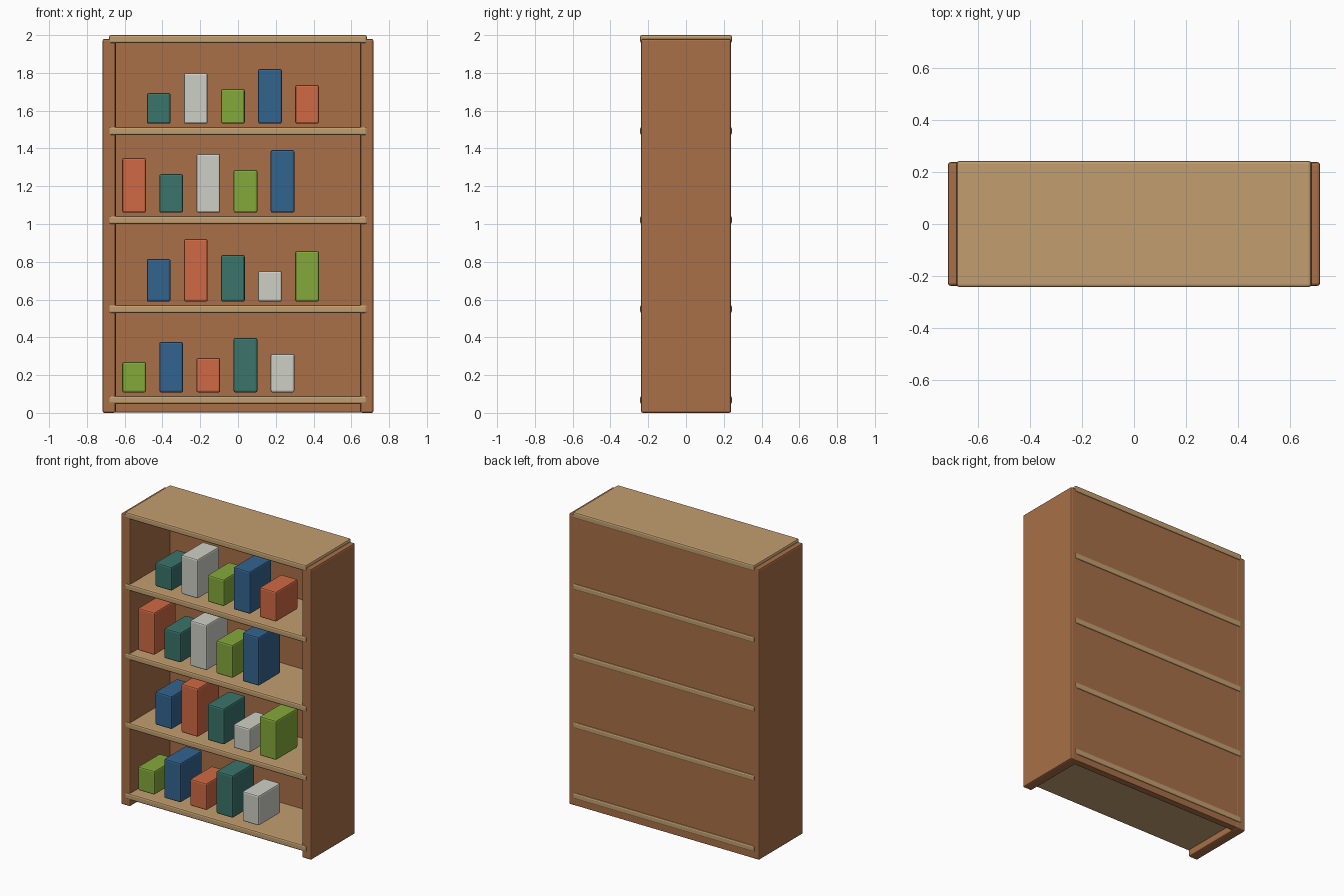
import bpy

cube = bpy.data.objects.get("Cube")
if cube:
    bpy.data.objects.remove(cube, do_unlink=True)


def to_linear(value):
    c = value / 255
    return c / 12.92 if c <= 0.04045 else ((c + 0.055) / 1.055) ** 2.4


def make_material(name, rgb):
    colour = [to_linear(v) for v in rgb] + [1.0]
    mat = bpy.data.materials.new(name)
    mat.use_nodes = True
    mat.diffuse_color = colour
    shader = next(n for n in mat.node_tree.nodes if n.type == 'BSDF_PRINCIPLED')
    shader.inputs["Base Color"].default_value = colour
    return mat


def bevelled_box(name, xs, ys, zs, mat, bevel=0.01):
    """Box between the given (low, high) limits with chamfered edges."""
    spans = (xs, ys, zs)
    bpy.ops.mesh.primitive_cube_add(size=1, location=[(a + b) / 2 for a, b in spans])
    obj = bpy.context.object
    obj.name = name
    obj.scale = [b - a for a, b in spans]
    bpy.ops.object.transform_apply(location=False, rotation=False, scale=True)
    obj.data.materials.append(mat)
    mod = obj.modifiers.new("Chamfer", 'BEVEL')
    mod.width = bevel
    mod.segments = 2
    return obj


brown = make_material("brown wood", (168, 112, 71))
tan = make_material("tan wood", (194, 159, 111))
book_colours = [
    ("green", make_material("green cover", (132, 169, 58))),
    ("blue", make_material("blue cover", (50, 100, 143))),
    ("red", make_material("red cover", (208, 105, 67))),
    ("teal", make_material("teal cover", (58, 117, 107))),
    ("white", make_material("white cover", (206, 207, 197))),
]

# Case: two sides and a back
HALF_DEPTH = 0.238
SIDE_TOP = 1.98
for name, xs in (("right_side", (-0.717, -0.647)), ("left_side", (0.647, 0.717))):
    bevelled_box(name, xs, (-HALF_DEPTH, HALF_DEPTH), (0, SIDE_TOP), brown)
bevelled_box("back_panel", (-0.66, 0.66), (0.19, HALF_DEPTH - 0.001), (0.003, SIDE_TOP), brown, 0.003)

# Shelves, slightly proud of the case; the last one is the top board
SPACING = 0.4772
THICKNESS = 0.043
shelf_tops = [0.09, 0.571, 1.042, 1.513, 2.0]
for i, top in enumerate(shelf_tops):
    name = "top_board" if i == 4 else f"shelf_{i + 1}"
    bevelled_box(name, (-0.683, 0.683), (-0.243, 0.243), (top - THICKNESS, top), tan)

# Books: colours and heights cycle along each row, odd rows shift sideways
for row, shelf in enumerate(shelf_tops[:4]):
    bottom = shelf + 0.018
    for i in range(5):
        colour, mat = book_colours[(row + i) % 5]
        x = -0.55 + 0.13 * (row % 2) + 0.1965 * i
        height = 0.162 + 0.0212 * ((3 * row + 5 * i) % 9)
        bevelled_box(f"{colour}_book_{row + 1}", (x - 0.063, x + 0.063), (-0.203, 0.032),
                     (bottom, bottom + height), mat)
